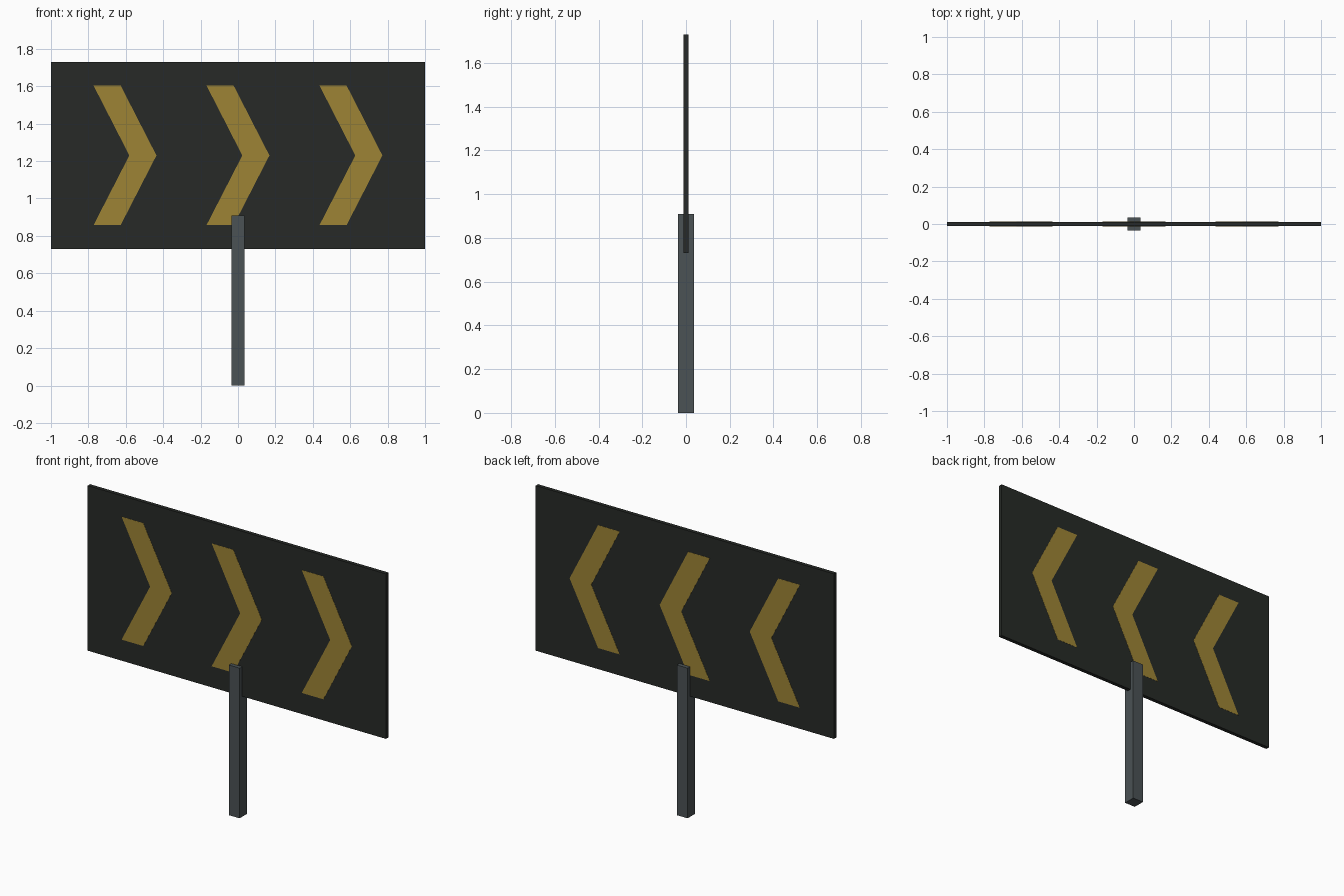
import bpy, bmesh

if "Cube" in bpy.data.objects:
    bpy.data.objects.remove(bpy.data.objects["Cube"])


def material(name, rgb):
    mat = bpy.data.materials.new(name)
    mat.diffuse_color = (*rgb, 1)
    mat.use_nodes = True
    mat.node_tree.nodes["Principled BSDF"].inputs["Base Color"].default_value = mat.diffuse_color
    return mat


def slab(name, outline, half_y, mat):
    """Extrude an x-z outline symmetrically about y = 0."""
    bm = bmesh.new()
    face = bm.faces.new([bm.verts.new((x, -half_y, z)) for x, z in outline])
    ext = bmesh.ops.extrude_face_region(bm, geom=[face])
    verts = [g for g in ext["geom"] if isinstance(g, bmesh.types.BMVert)]
    bmesh.ops.translate(bm, verts=verts, vec=(0, 2 * half_y, 0))
    bmesh.ops.recalc_face_normals(bm, faces=bm.faces)
    mesh = bpy.data.meshes.new(name)
    bm.to_mesh(mesh)
    bm.free()
    mesh.materials.append(mat)
    obj = bpy.data.objects.new(name, mesh)
    bpy.context.collection.objects.link(obj)
    return obj


def rect(x, z0, z1):
    return [(-x, z0), (x, z0), (x, z1), (-x, z1)]


black = material("panel_black", (0.02, 0.023, 0.02))
yellow = material("chevron_yellow", (0.34, 0.23, 0.035))
steel = material("post_grey", (0.07, 0.085, 0.09))

# Square post and the board it carries
slab("post", rect(0.036, 0, 0.91), 0.036, steel)
slab("sign_panel", rect(1.0, 0.73, 1.73), 0.0115, black)

# Three chevrons, showing on both faces of the board
for i in range(3):
    cx = (i - 1) * 0.604
    chevron = [(-0.168, 0.858), (-0.023, 0.858), (0.168, 1.23),
               (-0.023, 1.603), (-0.168, 1.603), (0.023, 1.23)]
    slab(f"chevron_{i + 1}", [(cx + x, z) for x, z in chevron], 0.0125, yellow)
